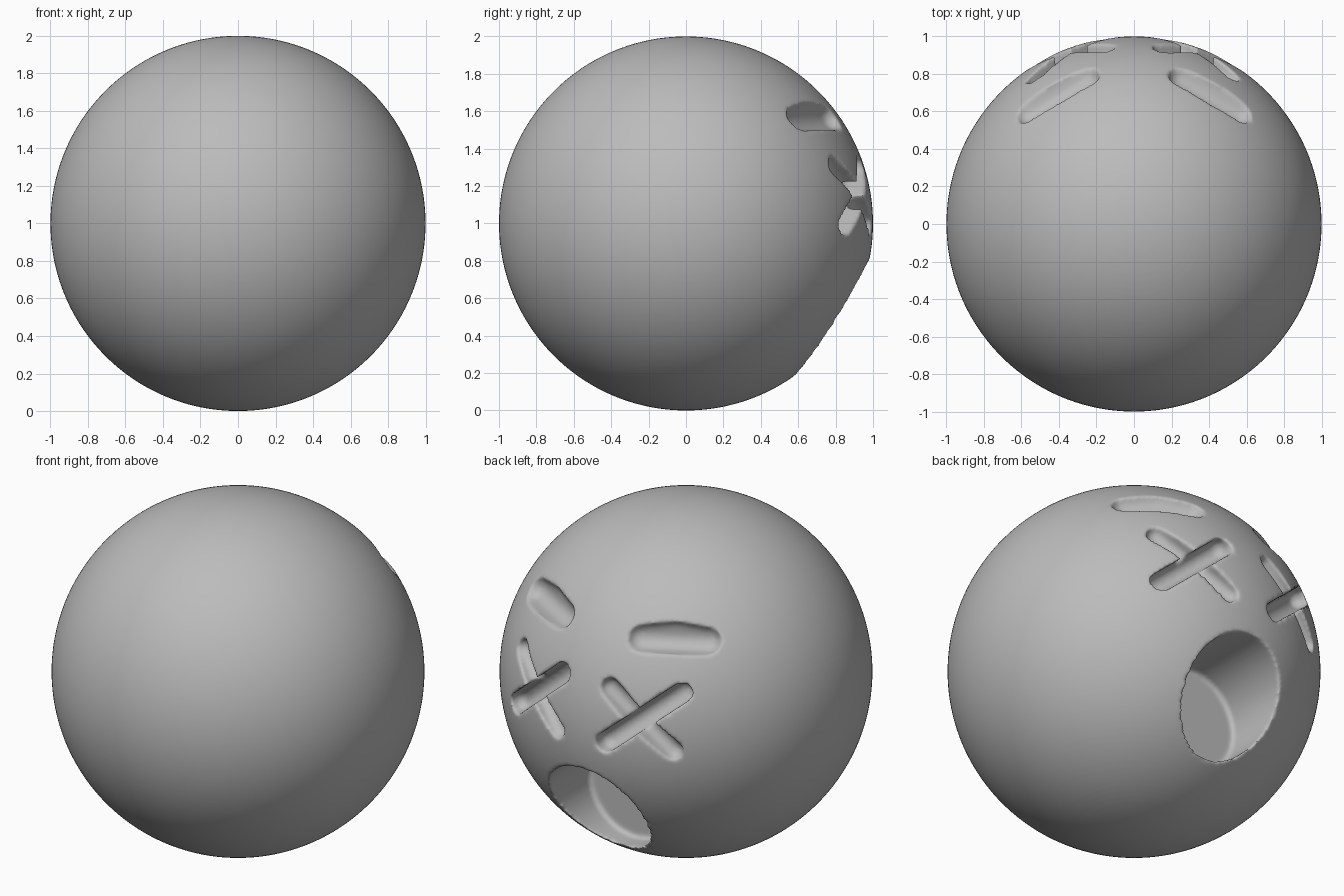
import bpy, bmesh, math
from mathutils import Vector, Matrix

if "Cube" in bpy.data.objects:
    bpy.data.objects.remove(bpy.data.objects["Cube"])

grey = bpy.data.materials.new("plain_grey")
grey.diffuse_color = (0.5, 0.5, 0.5, 1)
grey.use_nodes = True
grey.node_tree.nodes["Principled BSDF"].inputs["Base Color"].default_value = grey.diffuse_color


def surface_point(x, z, sink):
    """Point on the back of the ball at x and height z, sunk along y."""
    h = z - 1
    return Vector((x, math.sqrt(1 - x * x - h * h) - sink, z))


def new_object(name, bm):
    mesh = bpy.data.meshes.new(name)
    bm.to_mesh(mesh)
    bm.free()
    ob = bpy.data.objects.new(name, mesh)
    bpy.context.collection.objects.link(ob)
    return ob


def groove_cutter(name, points, radius, pull):
    """Rounded bar: hull of spheres on the points, stretched backwards by pull."""
    bm = bmesh.new()
    for p in points:
        for shift in (0, pull):
            bmesh.ops.create_icosphere(bm, subdivisions=3, radius=radius,
                                       matrix=Matrix.Translation(p + Vector((0, shift, 0))))
    hull = bmesh.ops.convex_hull(bm, input=bm.verts)
    loose = set(hull["geom_interior"]) | set(hull["geom_unused"])
    bmesh.ops.delete(bm, geom=[g for g in loose if isinstance(g, bmesh.types.BMVert)], context='VERTS')
    bmesh.ops.recalc_face_normals(bm, faces=bm.faces)
    return new_object(name, bm)


cutters = []

# Mouth: round hole running straight in from the back
bm = bmesh.new()
bmesh.ops.create_cone(bm, cap_ends=True, segments=96, radius1=0.3, radius2=0.3, depth=1,
                      matrix=Matrix.Translation((0, 0.97, 0.5)) @ Matrix.Rotation(math.pi / 2, 4, 'X'))
cutters.append(new_object("mouth_cutter", bm))

# Crossed eyes: one shallow and one deeper bar each; arched brows above
for side, label in ((-1, "left"), (1, "right")):
    cx, cz, dx, dz = side * 0.335, 1.15, 0.178, 0.155
    for bar, slope, sink, radius in (("shallow", 1, 0.01, 0.052), ("deep", -1, 0.05, 0.055)):
        ends = [surface_point(cx + s * dx, cz + s * slope * dz, sink) for s in (-1, 1)]
        cutters.append(groove_cutter(f"{label}_eye_{bar}_cutter", ends, radius, 0.2))
    arch = [surface_point(side * x, z, -0.015)
            for x, z in ((0.26, 1.575), (0.42, 1.6), (0.57, 1.57))]
    cutters.append(groove_cutter(f"{label}_brow_cutter", arch, 0.075, 0.03))

# Ball with all the cuts
bm = bmesh.new()
bmesh.ops.create_uvsphere(bm, u_segments=160, v_segments=80, radius=1,
                          matrix=Matrix.Translation((0, 0, 1)))
ball = new_object("ball", bm)
ball.data.materials.append(grey)
for cutter in cutters:
    cutter.hide_render = True
    cutter.hide_set(True)
    mod = ball.modifiers.new(cutter.name, 'BOOLEAN')
    mod.operation, mod.solver, mod.object = 'DIFFERENCE', 'EXACT', cutter

# Soften the edges of the cuts
remesh = ball.modifiers.new("even_mesh", 'REMESH')
remesh.mode, remesh.voxel_size, remesh.use_smooth_shade = 'VOXEL', 0.0125, True
soften = ball.modifiers.new("soften", 'SMOOTH')
soften.factor, soften.iterations = 0.5, 3
